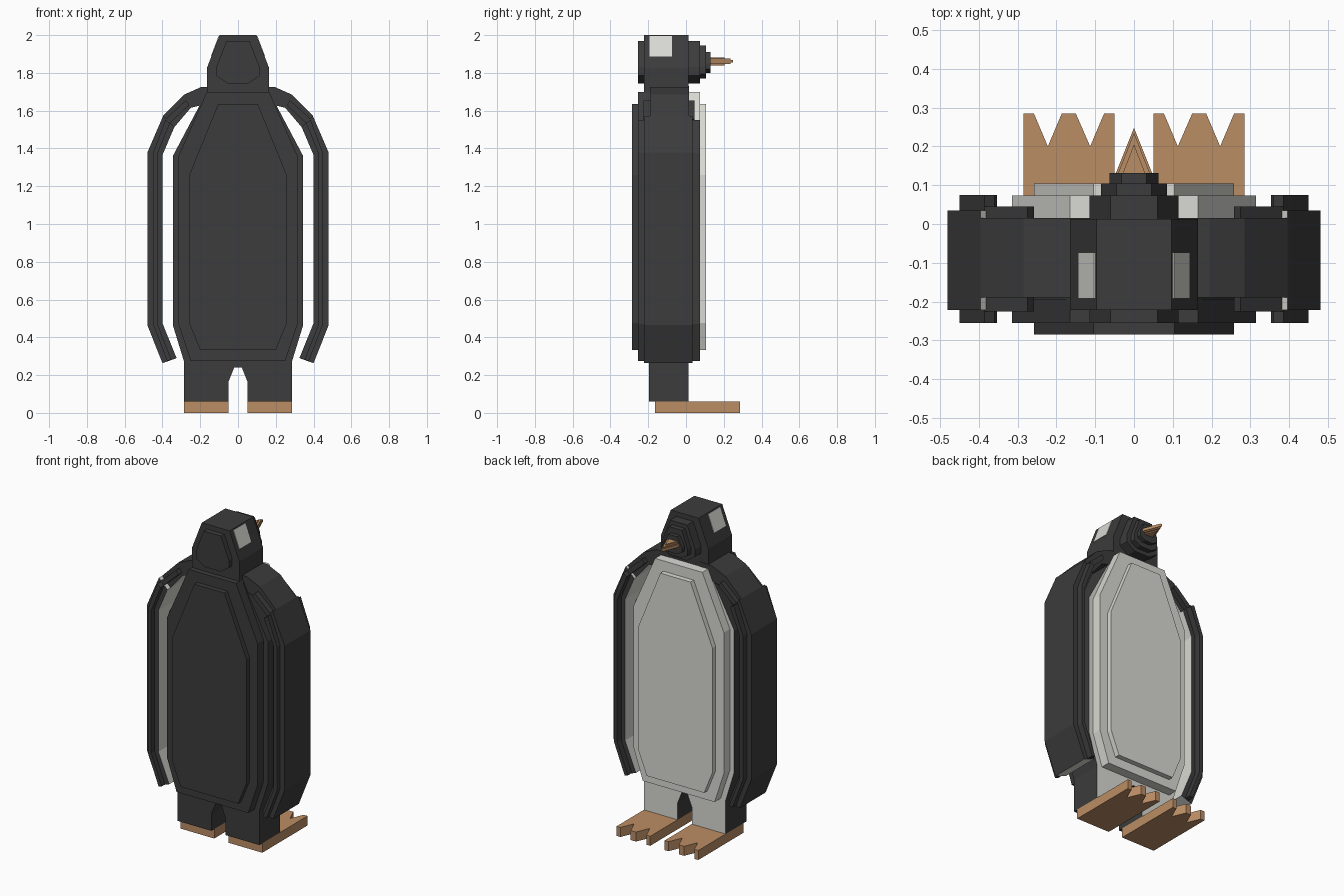
import bpy, bmesh

if "Cube" in bpy.data.objects:
    bpy.data.objects.remove(bpy.data.objects["Cube"])


def material(name, rgb):
    m = bpy.data.materials.new(name)
    m.diffuse_color = (*rgb, 1)
    m.use_nodes = True
    m.node_tree.nodes["Principled BSDF"].inputs["Base Color"].default_value = m.diffuse_color
    return m


DARK = material("charcoal", (0.045, 0.045, 0.045))
WHITE = material("off_white", (0.70, 0.70, 0.66))
TAN = material("tan", (0.50, 0.27, 0.13))


def prism(name, pts, lo, hi, mats, axis="y", rule=None):
    """Extrude a flat outline between lo and hi along y or z; rule(normal) picks the material."""
    bm = bmesh.new()

    def at(a, b, d):
        return (a, d, b) if axis == "y" else (a, b, d)
    base = bm.faces.new([bm.verts.new(at(a, b, lo)) for a, b in pts])
    top = bmesh.ops.extrude_face_region(bm, geom=[base])
    step = at(0, 0, hi - lo)
    bmesh.ops.translate(bm, vec=step,
                        verts=[v for v in top["geom"] if isinstance(v, bmesh.types.BMVert)])
    bmesh.ops.recalc_face_normals(bm, faces=bm.faces)
    if rule:
        bm.normal_update()
        for f in bm.faces:
            f.material_index = rule(f.normal)
    me = bpy.data.meshes.new(name)
    bm.to_mesh(me)
    bm.free()
    for m in mats:
        me.materials.append(m)
    ob = bpy.data.objects.new(name, me)
    bpy.context.collection.objects.link(ob)
    return ob


def sym(half):
    """Close a right-hand half outline by mirroring it in x."""
    return half + [(-a, b) for a, b in reversed(half)]


def pair(name, pts, lo, hi, mats, axis="y", inner=False):
    """Right and left copies; with inner, faces turned to the body use the second material."""
    for s, side in ((1, "right"), (-1, "left")):
        rule = (lambda n, s=s: int(n.x * s < -0.3)) if inner else None
        prism(side + "_" + name, [(a * s, b) for a, b in pts], lo, hi, mats, axis, rule)


# Torso and legs: dark with a white front
prism("torso", sym([(0.165, 1.70), (0.345, 1.36), (0.345, 0.465), (0.285, 0.27), (0.285, 0.06),
                    (0.05, 0.06), (0.05, 0.165), (0.02, 0.24)]),
      -0.195, 0.013, [DARK, WHITE], rule=lambda n: int(n.y > 0.5))

# Stepped layers on back and belly
wide = sym([(0.165, 1.70), (0.315, 1.36), (0.315, 0.47), (0.25, 0.275)])
narrow = sym([(0.105, 1.635), (0.258, 1.26), (0.258, 0.475), (0.2, 0.332)])
prism("back_layer", wide, -0.255, -0.195, [DARK])
prism("back_panel", narrow, -0.285, -0.255, [DARK])
prism("belly_layer", wide, 0.013, 0.073, [WHITE])
prism("belly_panel", narrow, 0.073, 0.105, [WHITE])

# Wings: shoulder, blade and a raised strip on each
pair("shoulder", [(0.1, 1.73), (0.195, 1.725), (0.285, 1.685), (0.396, 1.573), (0.337, 1.513),
                  (0.25, 1.615), (0.19, 1.63), (0.1, 1.63)],
     -0.19, 0.015, [DARK, WHITE], inner=True)
pair("wing", [(0.396, 1.573), (0.48, 1.378), (0.48, 0.465), (0.40, 0.263), (0.325, 0.29),
              (0.40, 0.475), (0.40, 1.365), (0.337, 1.513)],
     -0.222, 0.035, [DARK, WHITE], inner=True)
pair("shoulder_strip", [(0.275, 1.655), (0.385, 1.555), (0.36, 1.535), (0.258, 1.63)],
     -0.225, 0.045, [DARK])
pair("wing_strip", [(0.385, 1.55), (0.45, 1.375), (0.45, 0.47), (0.375, 0.275), (0.353, 0.282),
                    (0.427, 0.472), (0.427, 1.37), (0.36, 1.535)],
     -0.255, 0.075, [DARK])

# Head with stepped back and face
prism("head", sym([(0.097, 2.0), (0.165, 1.825), (0.165, 1.695)]), -0.222, 0.013, [DARK])
step = sym([(0.06, 1.97), (0.115, 1.83), (0.115, 1.785), (0.055, 1.745)])
prism("head_back", step, -0.255, -0.222, [DARK])
prism("face_outer", step, 0.013, 0.073, [DARK])
prism("face_middle", sym([(0.045, 1.945), (0.085, 1.835), (0.085, 1.795), (0.04, 1.77)]),
      0.073, 0.105, [DARK])
prism("face_inner", sym([(0.032, 1.91), (0.063, 1.85), (0.063, 1.82), (0.028, 1.80)]),
      0.105, 0.131, [DARK])

# Eyes: thin plates on the sloping head sides
pair("eye", [(0.097, 1.993), (0.138, 1.885), (0.144, 1.887), (0.103, 1.995)],
     -0.192, -0.074, [WHITE])

# Beak: three stacked triangles
for name, w, tip, h in (("beak_long", 0.048, 0.248, 0.007), ("beak_middle", 0.042, 0.235, 0.014),
                        ("beak_short", 0.03, 0.205, 0.021)):
    prism(name, [(-w, 0.128), (w, 0.128), (0, tip)], 1.861 - h, 1.861 + h, [TAN], "z")

# Feet with notched toes
pair("foot", [(0.05, -0.165), (0.05, 0.285), (0.077, 0.285), (0.113, 0.2), (0.15, 0.285),
              (0.186, 0.285), (0.222, 0.2), (0.258, 0.285), (0.285, 0.285), (0.285, -0.165)],
     0, 0.06, [TAN], "z")
